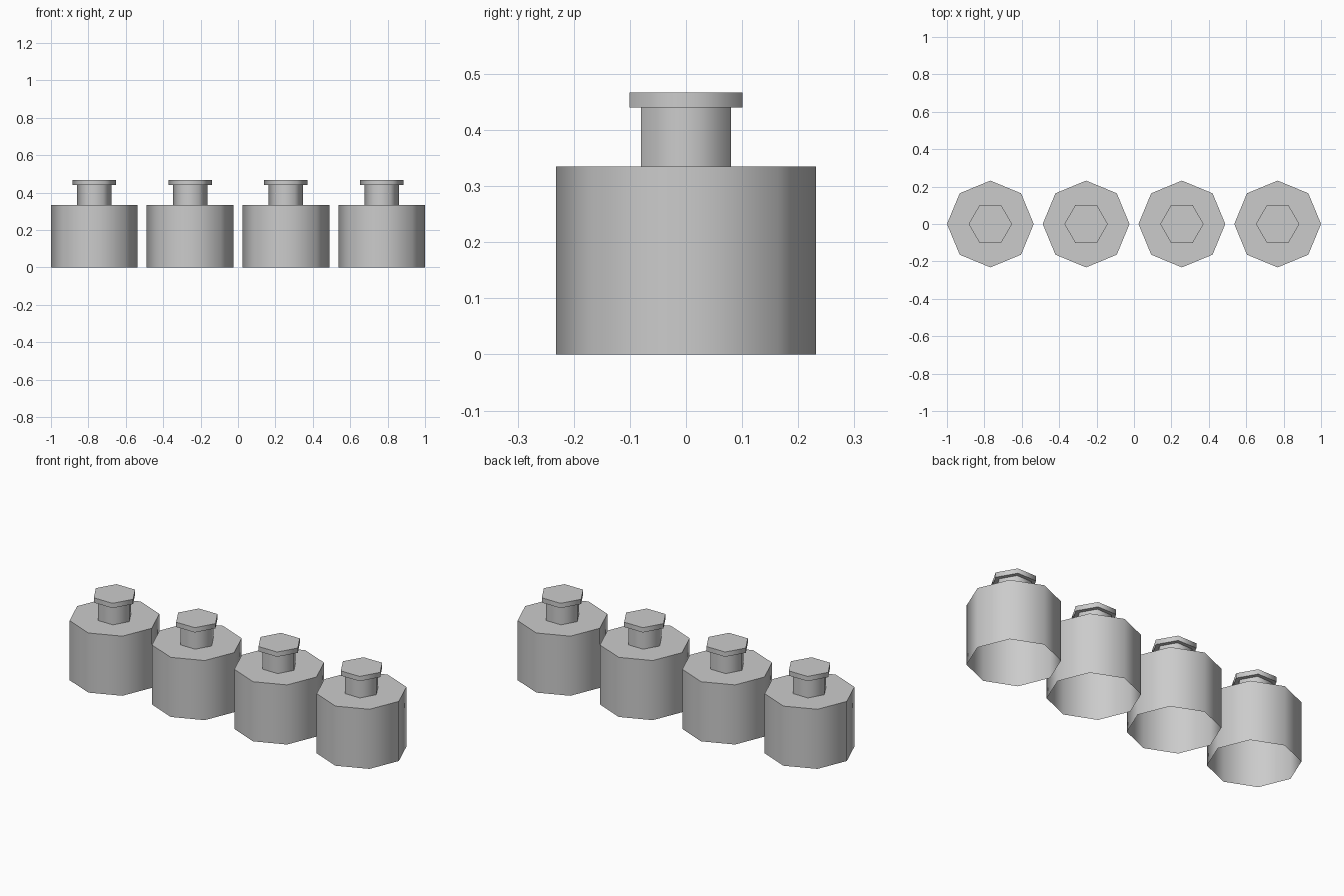
import bpy, bmesh
from math import cos, sin, tau

if "Cube" in bpy.data.objects:
    bpy.data.objects.remove(bpy.data.objects["Cube"])


def prism(name, x, radius, sides, z0, z1, top=True, bottom=True):
    """Upright prism with smooth-shaded walls and flat, sharp-edged ends."""
    bm = bmesh.new()
    rings = [[bm.verts.new((radius * cos(tau * i / sides), radius * sin(tau * i / sides), z))
              for i in range(sides)] for z in (z0, z1)]
    low, high = rings
    for i in range(sides):
        j = (i + 1) % sides
        bm.faces.new((low[i], low[j], high[j], high[i])).smooth = True
    if top:
        bm.faces.new(high)
    if bottom:
        bm.faces.new(low[::-1])
    for e in bm.edges:
        if e.verts[0].co.z == e.verts[1].co.z:
            e.smooth = False
    mesh = bpy.data.meshes.new(name)
    bm.to_mesh(mesh)
    bm.free()
    obj = bpy.data.objects.new(name, mesh)
    obj.location.x = x
    bpy.context.collection.objects.link(obj)
    return obj


# Row of four bottles
for n in range(4):
    x = (n - 1.5) * 0.512
    # Octagonal body, open underneath
    prism(f"bottle_body_{n + 1}", x, 0.232, 8, 0, 0.335, bottom=False)
    # Hexagonal neck
    prism(f"bottle_neck_{n + 1}", x, 0.0925, 6, 0.335, 0.44, top=False, bottom=False)
    # Hexagonal cap overhanging the neck
    prism(f"bottle_cap_{n + 1}", x, 0.116, 6, 0.44, 0.467)
